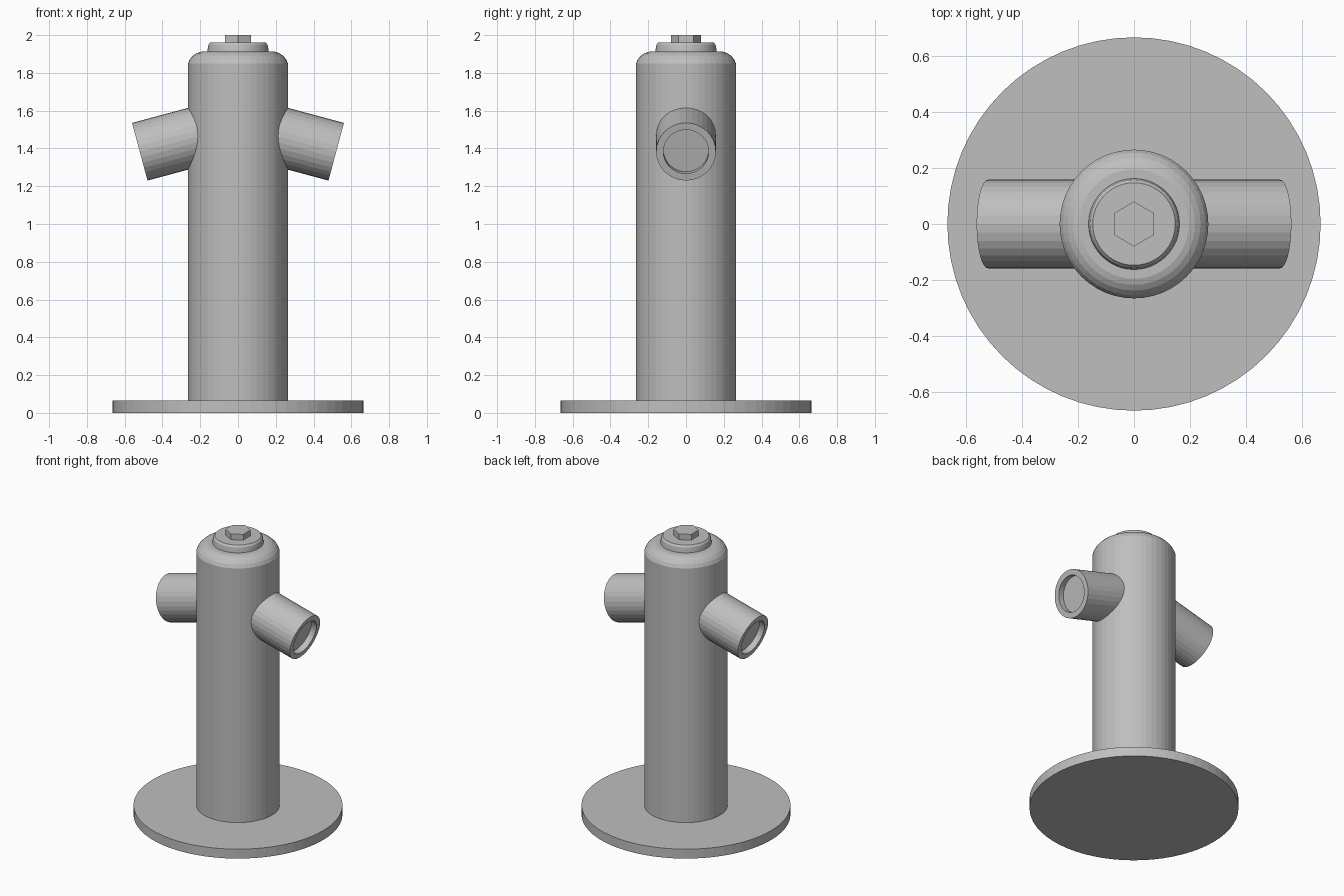
import bpy, bmesh, math
from mathutils import Matrix

if "Cube" in bpy.data.objects:
    bpy.data.objects.remove(bpy.data.objects["Cube"])

grey = bpy.data.materials.new("cast_grey")
grey.diffuse_color = (0.52, 0.52, 0.52, 1)
grey.use_nodes = True
grey.node_tree.nodes["Principled BSDF"].inputs["Base Color"].default_value = grey.diffuse_color


def lathe(name, profile, sides, matrix=Matrix.Identity(4), phase=0.0):
    """Revolve (radius, height) points around z and close both ends."""
    bm = bmesh.new()
    rings = []
    for r, z in profile:
        ring = []
        for i in range(sides):
            a = phase + 2 * math.pi * i / sides
            ring.append(bm.verts.new((r * math.cos(a), r * math.sin(a), z)))
        rings.append(ring)
    for low, high in zip(rings, rings[1:]):
        for i in range(sides):
            j = (i + 1) % sides
            bm.faces.new((low[i], low[j], high[j], high[i]))
    bm.faces.new(list(reversed(rings[0])))
    bm.faces.new(rings[-1])
    bmesh.ops.recalc_face_normals(bm, faces=bm.faces)
    bm.transform(matrix)
    mesh = bpy.data.meshes.new(name)
    bm.to_mesh(mesh)
    bm.free()
    mesh.materials.append(grey)
    obj = bpy.data.objects.new(name, mesh)
    bpy.context.collection.objects.link(obj)
    return obj


# Round ground flange
lathe("base_flange", [(0.665, 0), (0.665, 0.066)], 64)

# Barrel with rounded shoulder
lathe("barrel", [(0.265, 0.06), (0.265, 1.85), (0.254, 1.873),
                 (0.237, 1.892), (0.217, 1.905), (0.195, 1.912)], 48)

# Bonnet disc with softened rim
lathe("bonnet", [(0.163, 1.905), (0.160, 1.93), (0.157, 1.948),
                 (0.147, 1.96)], 48)

# Hexagonal operating nut, corners towards front and back
lathe("top_nut", [(0.08, 1.955), (0.08, 2.0)], 6, phase=math.pi / 2)

# Two outlets tilted 15 degrees downwards, each with a recessed end
tip = 0.52 / math.cos(math.radians(15))
for side, label in ((1, "right"), (-1, "left")):
    tilt = Matrix.Rotation(side * math.radians(105), 4, 'Y')
    place = Matrix.Translation((0, 0, 1.522)) @ tilt
    lathe(label + "_outlet", [(0.158, 0.16), (0.158, tip), (0.12, tip),
                              (0.12, tip - 0.04)], 32, place)
